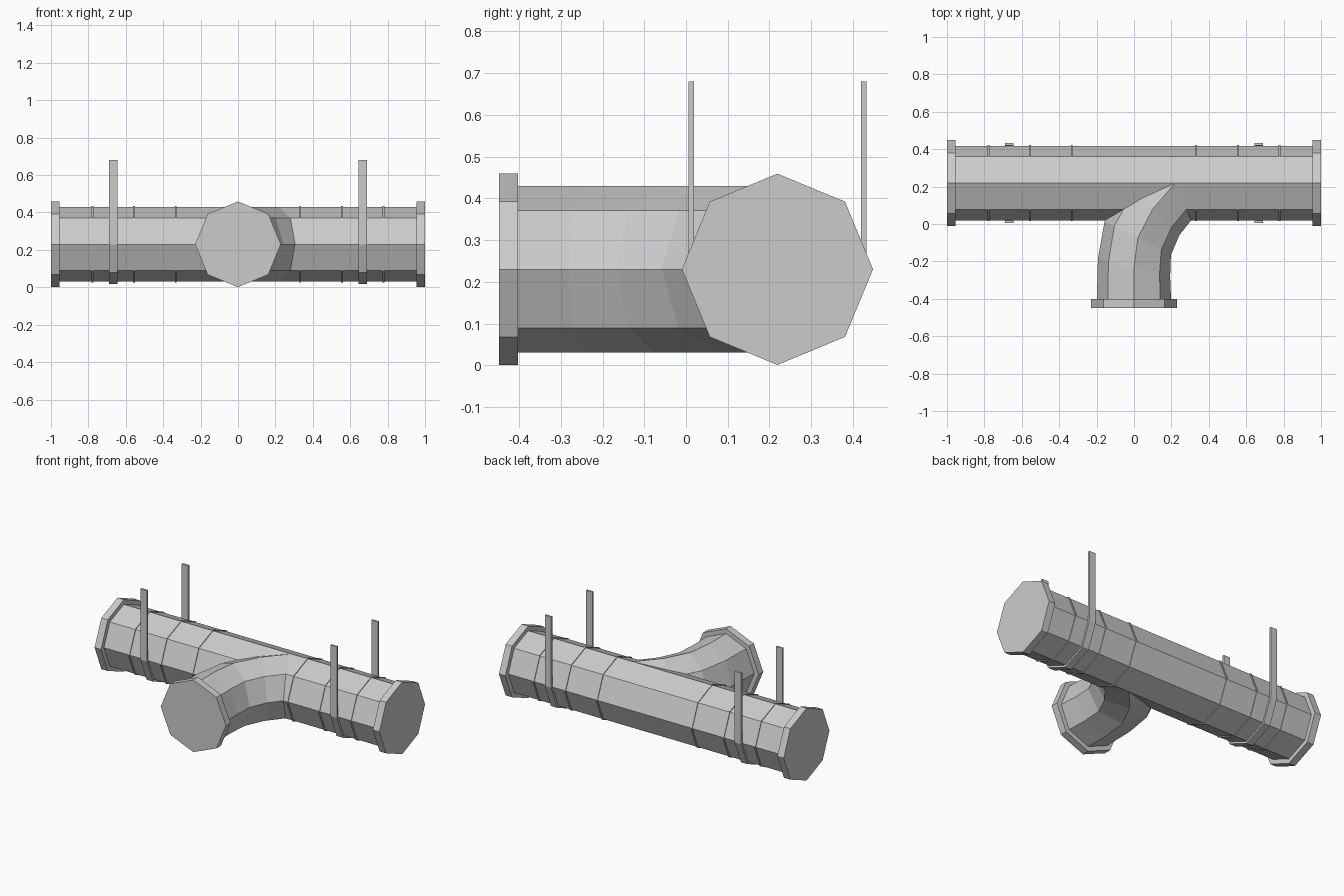
import bpy, bmesh
from math import sin, cos, pi, radians
from mathutils import Vector

if "Cube" in bpy.data.objects:
    bpy.data.objects.remove(bpy.data.objects["Cube"])

AY, AZ = 0.219, 0.23          # main pipe axis
R, FR = 0.199, 0.229          # pipe and flange radius
N = 8


def finish(name, bm):
    bmesh.ops.recalc_face_normals(bm, faces=bm.faces)
    me = bpy.data.meshes.new(name)
    bm.to_mesh(me)
    bm.free()
    ob = bpy.data.objects.new(name, me)
    bpy.context.collection.objects.link(ob)
    return ob


def tube(name, stations):
    """Octagonal sweep; each station is (x, y, heading in degrees from +x, radius)."""
    bm = bmesh.new()
    rings = []
    for x, y, heading, r in stations:
        h = radians(heading)
        side = Vector((sin(h), -cos(h), 0))
        rings.append([bm.verts.new(Vector((x, y, AZ)) + side * r * cos(2 * pi * i / N)
                                   + Vector((0, 0, r * sin(2 * pi * i / N)))) for i in range(N)])
    for a, b in zip(rings, rings[1:]):
        for i in range(N):
            j = (i + 1) % N
            bm.faces.new((a[i], a[j], b[j], b[i]))
    bm.faces.new(rings[0])
    bm.faces.new(rings[-1])
    return finish(name, bm)


def straight(name, x0, x1, r):
    return tube(name, [(x0, AY, 0, r), (x1, AY, 0, r)])


def strap(name, x, width=0.045):
    """U-shaped hanger wrapped under the lower half of the pipe."""
    bm = bmesh.new()
    loops = []
    for r in (0.213, 0.2):
        pts = [(-r, 0.68 - AZ)]
        pts += [(r * cos(pi + i * pi / 4), r * sin(pi + i * pi / 4)) for i in range(5)]
        pts += [(r, 0.68 - AZ)]
        loops.append(pts)
    outline = loops[0] + loops[1][::-1]
    n = len(outline)
    a, b = [[bm.verts.new((x + s * width / 2, AY + y, AZ + z)) for y, z in outline] for s in (-1, 1)]
    for i in range(n):
        j = (i + 1) % n
        bm.faces.new((a[i], a[j], b[j], b[i]))
    for side in (a, b):
        for i in range(n // 2 - 1):
            bm.faces.new((side[i], side[i + 1], side[n - 2 - i], side[n - 1 - i]))
    return finish(name, bm)


# Main run
straight("main_pipe", -0.97, 0.97, R)
for s, label in ((-1, "left"), (1, "right")):
    # End flange, joint seams and hanger on each side
    straight(label + "_flange", s * 0.955, s * 1.0, FR)
    for k, x in enumerate((0.333, 0.556, 0.778)):
        straight(f"{label}_seam_{k + 1}", s * x - 0.005, s * x + 0.005, R + 0.005)
    strap(label + "_hanger", s * 0.667)

# Curved branch merging into the main run
tube("branch_pipe", [(0, -0.42, 90, R), (0, -0.235, 76, R), (0.02, -0.075, 63, R),
                     (0.1, 0.08, 46, R), (0.22, AY, 35, R)])
tube("branch_flange", [(0, -0.448, 90, FR), (0, -0.402, 90, FR)])
